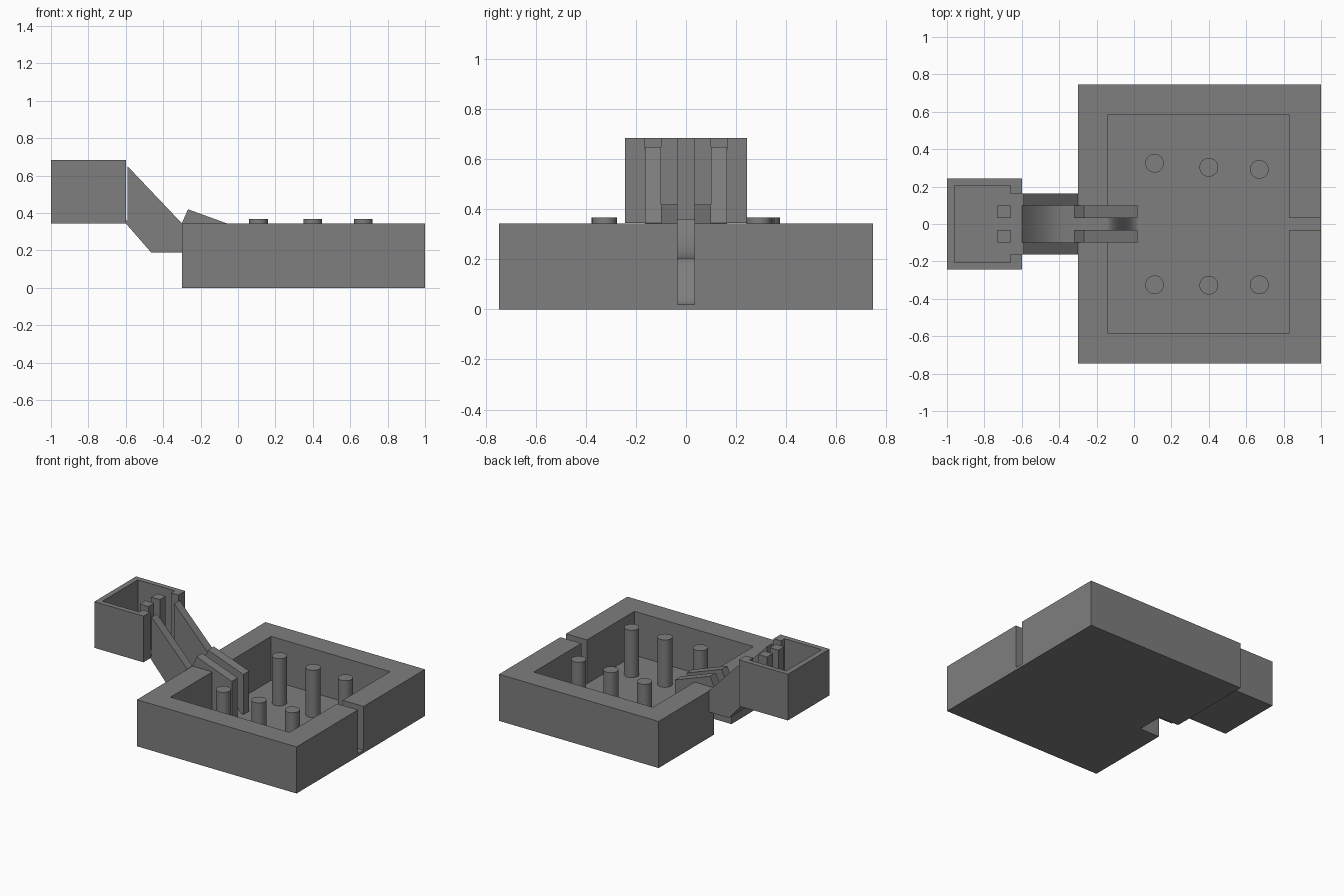
import bpy, bmesh, math

if "Cube" in bpy.data.objects:
    bpy.data.objects.remove(bpy.data.objects["Cube"])

mat = bpy.data.materials.new("mid_gray")
mat.diffuse_color = (0.21, 0.21, 0.21, 1)
mat.use_nodes = True
mat.node_tree.nodes["Principled BSDF"].inputs["Base Color"].default_value = mat.diffuse_color


def prism(name, pts, lo, hi, axis="z", mirror=False):
    """Extrude a 2D outline: an xy outline along z, or an xz outline along y."""
    bm = bmesh.new()
    for s in ((1, -1) if mirror else (1,)):
        if axis == "z":
            vs = [bm.verts.new((x, y * s, lo)) for x, y in pts]
            move = (0, 0, hi - lo)
        else:
            vs = [bm.verts.new((x, lo * s, z)) for x, z in pts]
            move = (0, (hi - lo) * s, 0)
        face = bm.faces.new(vs)
        new = bmesh.ops.extrude_face_region(bm, geom=[face], use_keep_orig=True)["geom"]
        bmesh.ops.translate(bm, vec=move, verts=[g for g in new if isinstance(g, bmesh.types.BMVert)])
    bmesh.ops.recalc_face_normals(bm, faces=bm.faces)
    me = bpy.data.meshes.new(name)
    bm.to_mesh(me)
    bm.free()
    ob = bpy.data.objects.new(name, me)
    bpy.context.collection.objects.link(ob)
    me.materials.append(mat)
    return ob


def smooth(ob):
    bpy.ops.object.select_all(action="DESELECT")
    ob.select_set(True)
    bpy.context.view_layer.objects.active = ob
    bpy.ops.object.shade_smooth_by_angle(angle=math.radians(35))


# Large tray: two C-shaped wall halves, leaving an outlet slot and an inlet gap
prism("tray_walls", [(-.3, .1), (-.3, .747), (1, .747), (1, .033), (.83, .033),
                     (.83, .585), (-.14, .585), (-.14, .1)], 0, .343, mirror=True)
prism("tray_floor", [(-.14, -.585), (.83, -.585), (.83, -.033), (1, -.033),
                     (1, .033), (.83, .033), (.83, .585), (-.14, .585)], 0, .02)

# Pegs standing in the tray
for i, (x, y) in enumerate([(.11, .325), (.4, .303), (.67, .292),
                            (.11, -.325), (.4, -.327), (.67, -.325)]):
    circle = [(x + .05 * math.cos(a * math.tau / 32), y + .05 * math.sin(a * math.tau / 32))
              for a in range(32)]
    smooth(prism(f"peg_{i + 1}", circle, .02, .368))

# Small raised box, open towards the ramp
prism("upper_box_walls", [(-.6, .163), (-.6, .243), (-1, .243), (-1, -.243), (-.6, -.243),
                          (-.6, -.163), (-.66, -.163), (-.66, -.205), (-.96, -.205),
                          (-.96, .205), (-.66, .205), (-.66, .163)], .345, .685)
prism("upper_box_floor", [(-.96, -.205), (-.66, -.205), (-.66, -.163), (-.6, -.163),
                          (-.6, .163), (-.66, .163), (-.66, .205), (-.96, .205)], .345, .36)
prism("gate_posts", [(-.73, .033), (-.66, .033), (-.66, .1), (-.73, .1)], .36, .685, mirror=True)

# Ramp joining the two: side walls and curved channel floor
prism("ramp_side_walls", [(-.6, .345), (-.6, .36), (-.59, .36), (-.59, .65), (-.3, .345),
                          (-.3, .19), (-.465, .19)], .1, .163, "y", mirror=True)
curve = [(-.36 - .24 * t, .205 + .155 * t * t) for t in (1 - i / 10 for i in range(11))]
smooth(prism("ramp_floor", curve + [(-.14, .205), (-.14, .19), (-.465, .19), (-.6, .345)],
             -.1, .1, "y"))

# Guide rails and the chute between them, dropping to the tray floor
prism("guide_rails", [(-.32, .205), (-.32, .302), (-.267, .42), (.02, .316), (.02, .02),
                      (-.14, .02), (-.14, .205)], .033, .1, "y", mirror=True)
drop = [(-.14 + .16 * t, .205 - .185 * t * t * (3 - 2 * t)) for t in (i / 10 for i in range(11))]
smooth(prism("chute", drop + [(-.14, .02)], -.033, .033, "y"))
